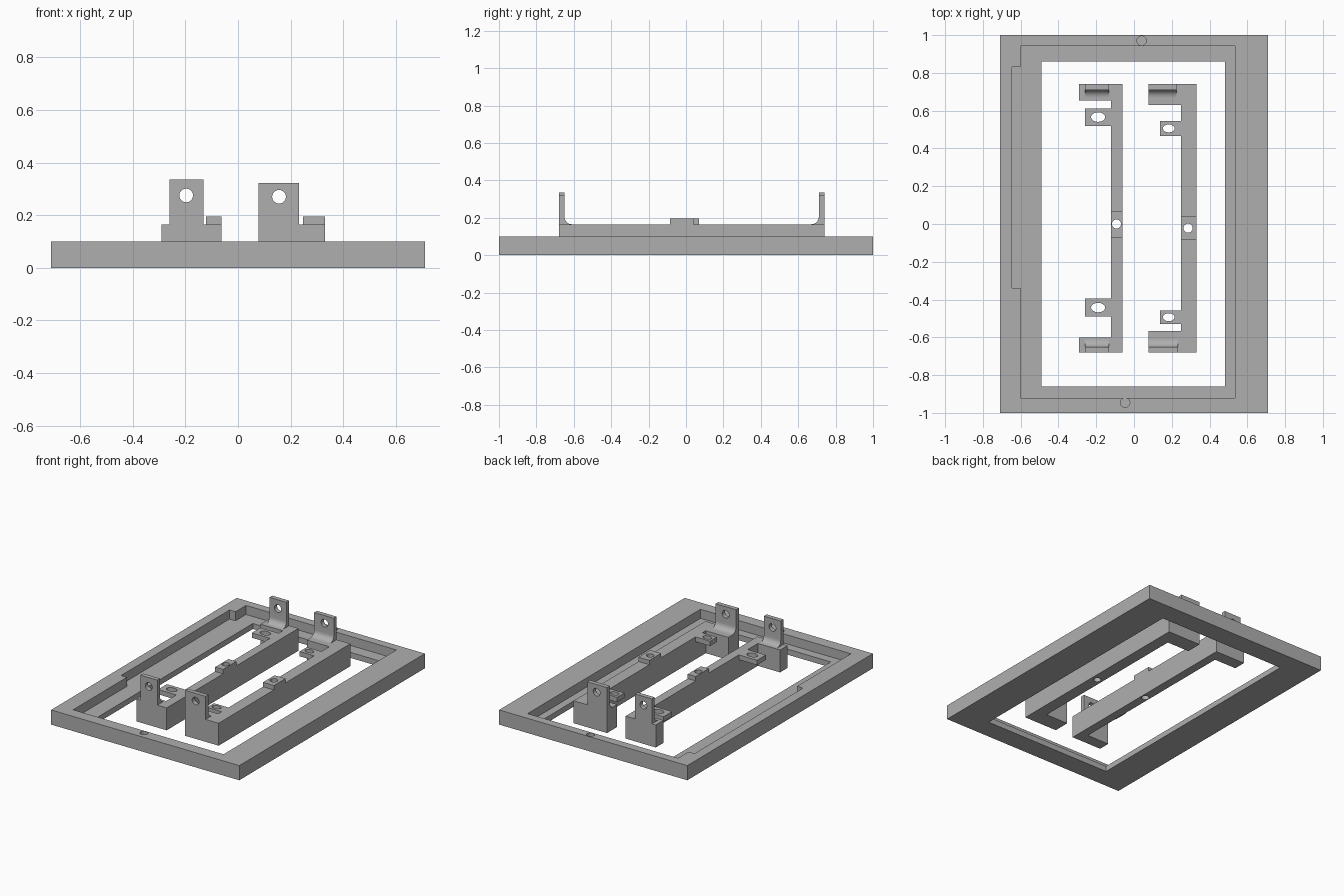
import bpy, bmesh, math
from mathutils import Vector

if "Cube" in bpy.data.objects:
    bpy.data.objects.remove(bpy.data.objects["Cube"])

grey = bpy.data.materials.new("plain grey")
grey.diffuse_color = (0.43, 0.43, 0.43, 1)
grey.use_nodes = True
grey.node_tree.nodes["Principled BSDF"].inputs["Base Color"].default_value = grey.diffuse_color


def prism(name, points, direction):
    """Extrude a closed 3D outline along a direction."""
    bm = bmesh.new()
    face = bm.faces.new([bm.verts.new(p) for p in points])
    res = bmesh.ops.extrude_face_region(bm, geom=[face])
    verts = [g for g in res["geom"] if isinstance(g, bmesh.types.BMVert)]
    bmesh.ops.translate(bm, verts=verts, vec=Vector(direction))
    bmesh.ops.recalc_face_normals(bm, faces=bm.faces)
    mesh = bpy.data.meshes.new(name)
    bm.to_mesh(mesh)
    bm.free()
    mesh.materials.append(grey)
    obj = bpy.data.objects.new(name, mesh)
    bpy.context.collection.objects.link(obj)
    return obj


def box(name, x0, x1, y0, y1, z0, z1):
    pts = [(x0, y0, z0), (x1, y0, z0), (x1, y1, z0), (x0, y1, z0)]
    return prism(name, pts, (0, 0, z1 - z0))


def hole_z(x, y, rx, ry, z0, z1):
    """Upright round or oblong cutter."""
    a = [2 * math.pi * i / 32 for i in range(32)]
    pts = [(x + rx * math.cos(t), y + ry * math.sin(t), z0) for t in a]
    return prism("hole_cutter", pts, (0, 0, z1 - z0))


def hole_y(x, z, r, y0, y1):
    a = [2 * math.pi * i / 32 for i in range(32)]
    pts = [(x + r * math.cos(t), y0, z + r * math.sin(t)) for t in a]
    return prism("hole_cutter", pts, (0, y1 - y0, 0))


def combine(obj, others, operation):
    """Apply a boolean with each of the other parts, then remove them."""
    for o in others:
        o.hide_render = True
        mod = obj.modifiers.new("bool", "BOOLEAN")
        mod.operation, mod.solver, mod.object = operation, "EXACT", o
        bpy.context.view_layer.objects.active = obj
        bpy.ops.object.modifier_apply(modifier=mod.name)
        bpy.data.objects.remove(o)


def finish(obj):
    bpy.ops.object.select_all(action="DESELECT")
    obj.select_set(True)
    bpy.context.view_layer.objects.active = obj
    bpy.ops.object.shade_smooth_by_angle(angle=math.radians(25))


# Frame with opening, stepped recess, side notch and two blind screw holes
FLOOR = 0.038
frame = box("frame", -0.71, 0.71, -1, 1, 0, 0.1)
combine(frame, [
    box("opening_cutter", -0.49, 0.483, -0.86, 0.86, -0.1, 0.2),
    box("recess_cutter", -0.60, 0.535, -0.92, 0.943, FLOOR, 0.2),
    box("notch_cutter", -0.645, -0.55, -0.34, 0.83, FLOOR, 0.2),
    hole_z(0.04, 0.97, 0.025, 0.025, 0.04, 0.2),
    hole_z(-0.047, -0.946, 0.025, 0.025, 0.04, 0.2),
], "DIFFERENCE")
finish(frame)

BASE, TOP = 0.012, 0.165
Y0, Y1 = -0.68, 0.74


def upright(x0, x1, end, inward, top):
    """Thin plate with a filleted foot."""
    t, r = 0.03, 0.04
    prof = [(0, 0.1), (0, top), (t, top)]
    for i in range(9):
        a = math.pi / 2 * i / 8
        prof.append((t + r - r * math.cos(a), TOP + r - r * math.sin(a)))
    prof.append((t + r, 0.1))
    pts = [(x0, end + inward * y, z) for y, z in prof]
    return prism("upright", pts, (x1 - x0, 0, 0))


def bracket(name, xo, xs, xr, block, tab_x, tabs, slot, plates, top, eye, lug, pin):
    # C-shaped body: stem and two end blocks
    outline = [(xo, Y0), (xr, Y0), (xr, Y1), (xo, Y1), (xo, block[1]),
               (xs, block[1]), (xs, block[0]), (xo, block[0])]
    body = prism(name, [(x, y, BASE) for x, y in outline], (0, 0, TOP - BASE))
    # Side tabs, central lug and uprights
    parts = [box("tab", tab_x, xs + 0.02, a, b, TOP - 0.033, TOP) for a, b in tabs]
    parts.append(box("lug", xs, xr, lug[0], lug[1], TOP - 0.03, 0.195))
    parts.append(upright(*plates[0], Y0, 1, top))
    parts.append(upright(*plates[1], Y1, -1, top))
    combine(body, parts, "UNION")
    # Slots in the tabs, eyes in the uprights, pin hole through the lug
    cuts = [hole_z(slot[0], (a + b) / 2, slot[1], slot[2], 0.1, 0.2) for a, b in tabs]
    cuts += [hole_y(*eye, 0.026, Y0 - 0.1, Y0 + 0.1),
             hole_y(*eye, 0.026, Y1 - 0.1, Y1 + 0.1),
             hole_z(*pin, 0.024, 0.024, -0.1, 0.3)]
    combine(body, cuts, "DIFFERENCE")
    finish(body)


bracket("left_bracket", -0.29, -0.122, -0.062, (-0.60, 0.655), -0.26,
        [(-0.49, -0.395), (0.52, 0.612)], (-0.19, 0.037, 0.025),
        [(-0.26, -0.132), (-0.26, -0.132)], 0.335, (-0.197, 0.275),
        (-0.072, 0.07), (-0.093, 0.0))
bracket("right_bracket", 0.078, 0.248, 0.33, (-0.567, 0.63), 0.138,
        [(-0.53, -0.457), (0.467, 0.545)], (0.184, 0.031, 0.021),
        [(0.078, 0.232), (0.078, 0.226)], 0.322, (0.156, 0.27),
        (-0.085, 0.04), (0.286, -0.022))
